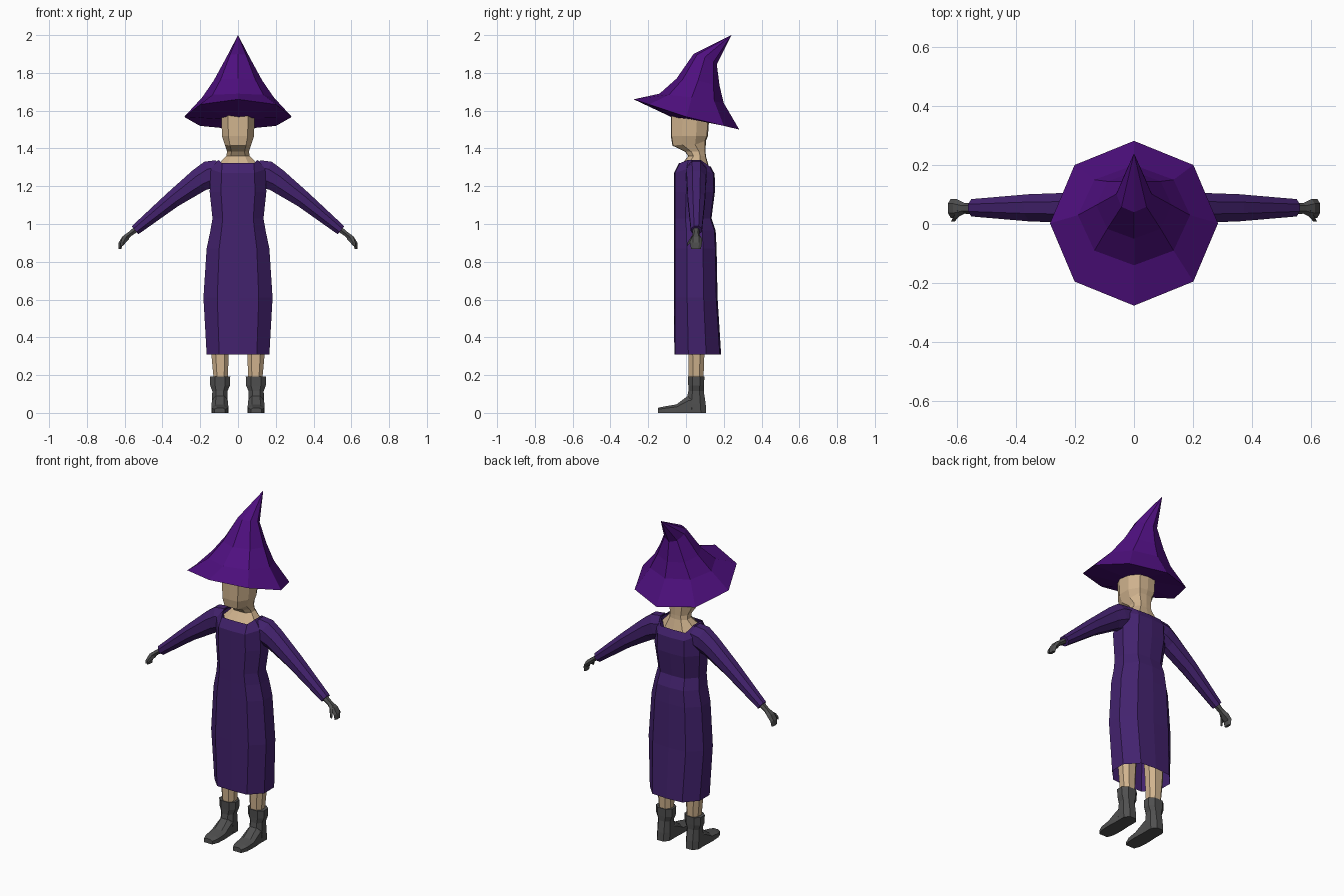
import bpy, bmesh, math
from mathutils import Vector

if "Cube" in bpy.data.objects:
    bpy.data.objects.remove(bpy.data.objects["Cube"])


def material(name, rgb):
    m = bpy.data.materials.new(name)
    m.diffuse_color = (*rgb, 1)
    m.use_nodes = True
    m.node_tree.nodes["Principled BSDF"].inputs["Base Color"].default_value = m.diffuse_color
    return m


HAT = material("hat violet", (0.078, 0.005, 0.215))
DRESS = material("dress purple", (0.056, 0.016, 0.155))
SKIN = material("skin tan", (0.63, 0.45, 0.27))
GREY = material("dark grey", (0.08, 0.08, 0.08))


def loft(name, rings, mat, cap_start=True, cap_end=True, mirror=False):
    """Skin equal-length rings of points; a one-point last ring makes a tip."""
    bm = bmesh.new()
    vs = [[bm.verts.new(p) for p in r] for r in rings]
    for a, b in zip(vs, vs[1:]):
        n = len(a)
        for i in range(n):
            j = (i + 1) % n
            if len(b) == 1:
                bm.faces.new((a[i], a[j], b[0]))
            else:
                bm.faces.new((a[i], a[j], b[j], b[i]))
    if cap_start:
        bm.faces.new(vs[0])
    if cap_end and len(vs[-1]) > 2:
        bm.faces.new(vs[-1])
    bmesh.ops.recalc_face_normals(bm, faces=bm.faces)
    me = bpy.data.meshes.new(name)
    bm.to_mesh(me)
    bm.free()
    me.materials.append(mat)
    ob = bpy.data.objects.new(name, me)
    bpy.context.collection.objects.link(ob)
    if mirror:
        ob.modifiers.new("Mirror", 'MIRROR').use_mirror_merge = False
    return ob


def section(w, yf, yb, zf, zs=None, zb=None, flat=0.6):
    """Ten-point body section: half width, front/back depth, front/side/back height."""
    zs = zf if zs is None else zs
    zb = zf if zb is None else zb
    d = yb - yf
    half = [(flat * w, yf + 0.02 * d, zf), (w, yf + 0.3 * d, zs),
            (w, yf + 0.68 * d, zs), (flat * w, yb - 0.03 * d, zb)]
    left = [(-x, y, z) for x, y, z in reversed(half)]
    return [(0, yf, zf)] + half + [(0, yb, zb)] + left


def octagon(xw, yf, yb, zf, zs, zb):
    """Eight-point hat ring, tilted from front to back."""
    pts = []
    cy, r = (yf + yb) / 2, (yb - yf) / 2
    for i in range(8):
        a = i * math.pi / 4
        c = -math.cos(a)
        z = zs + (zb - zs) * max(c, 0) + (zf - zs) * max(-c, 0)
        pts.append((xw * math.sin(a), cy + r * c, z))
    return pts


def limb_rings(path, cy, sides=8):
    """Rings across an x-z path; entries are x, z, thickness, depth, optional y shift."""
    rings = []
    for k, (x, z, t, ry) in enumerate(path):
        p, q = path[max(k - 1, 0)], path[min(k + 1, len(path) - 1)]
        d = Vector((q[0] - p[0], 0, q[1] - p[1])).normalized()
        n = Vector((-d.z, 0, d.x))
        ring = []
        for i in range(sides):
            a = (i + 0.5) * 2 * math.pi / sides
            ring.append(Vector((x, cy, z)) + n * (t * math.cos(a) * 1.06)
                        + Vector((0, ry * math.sin(a) * 1.06, 0)))
        rings.append(ring)
    return rings


# Bent pointed hat: closed underside, brim, cone and tip
loft("hat", [
    octagon(0.085, -0.075, 0.125, 1.565, 1.555, 1.545),
    octagon(0.285, -0.277, 0.282, 1.66, 1.567, 1.50),
    octagon(0.19, -0.14, 0.20, 1.69, 1.67, 1.64),
    octagon(0.128, -0.05, 0.178, 1.77, 1.76, 1.73),
    octagon(0.06, 0.04, 0.163, 1.90, 1.885, 1.845),
    [(0, 0.24, 2.0)]], HAT)

# Head and neck, flaring into the neckline
loft("head_and_neck", [
    section(0.105, -0.035, 0.125, 1.30, 1.315, 1.29),
    section(0.062, 0.012, 0.105, 1.36),
    section(0.058, -0.005, 0.104, 1.383),
    section(0.070, -0.072, 0.105, 1.415, 1.42, 1.44),
    section(0.085, -0.080, 0.116, 1.465),
    section(0.088, -0.080, 0.124, 1.575)], SKIN)

# Long dress with an open hem
loft("dress", [
    section(0.166, -0.062, 0.186, 0.31),
    section(0.183, -0.063, 0.167, 0.61),
    section(0.166, -0.063, 0.162, 0.87),
    section(0.146, -0.063, 0.157, 0.965),
    section(0.135, -0.063, 0.135, 1.03),
    section(0.150, -0.063, 0.153, 1.17),
    section(0.145, -0.063, 0.152, 1.27, 1.29, 1.265),
    section(0.105, -0.037, 0.130, 1.322, 1.34, 1.305, 0.8)],
    DRESS, False, False)

# Sleeves
loft("sleeve", limb_rings([
    (0.10, 1.275, 0.066, 0.055), (0.15, 1.262, 0.075, 0.056),
    (0.205, 1.232, 0.064, 0.052), (0.345, 1.13, 0.046, 0.047),
    (0.545, 0.967, 0.028, 0.030)], 0.055), DRESS, mirror=True)

# Gloved hands and thumbs
loft("hand", limb_rings([
    (0.535, 0.975, 0.017, 0.019), (0.575, 0.945, 0.014, 0.017),
    (0.603, 0.922, 0.016, 0.030), (0.622, 0.898, 0.011, 0.030),
    (0.624, 0.868, 0.008, 0.024)], 0.053, 6), GREY, mirror=True)


def box_ring(x, y, z, hx, hz):
    return [(x - hx, y, z - hz), (x + hx, y, z - hz), (x + hx, y, z + hz), (x - hx, y, z + hz)]


loft("thumb", [box_ring(0.588, 0.045, 0.932, 0.012, 0.012),
               box_ring(0.605, 0.022, 0.912, 0.009, 0.012),
               box_ring(0.615, 0.008, 0.892, 0.006, 0.009)], GREY, mirror=True)


def leg_ring(x0, x1, y0, y1, z0, z1=None):
    """Eight-sided ring with height running from front (z0) to back (z1)."""
    z1 = z0 if z1 is None else z1
    cx, cy, rx, ry = (x0 + x1) / 2, (y0 + y1) / 2, (x1 - x0) / 2, (y1 - y0) / 2
    corner = [(1, .45), (.5, 1), (-.5, 1), (-1, .45), (-1, -.45), (-.5, -1), (.5, -1), (1, -.45)]
    return [(cx + u * rx, cy + v * ry, z0 + (z1 - z0) * (v + 1) / 2) for u, v in corner]


# Legs
loft("leg", [leg_ring(0.055, 0.128, 0.015, 0.092, 0.17),
             leg_ring(0.048, 0.143, 0.012, 0.098, 0.33),
             leg_ring(0.030, 0.140, 0.005, 0.105, 0.60)], SKIN, mirror=True)

# Boots: shaft and heel, then a foot tapering to the toe
loft("boot_shaft", [leg_ring(0.054, 0.138, 0.005, 0.107, 0.0),
                    leg_ring(0.054, 0.138, 0.0, 0.104, 0.05),
                    leg_ring(0.056, 0.136, 0.012, 0.094, 0.115),
                    leg_ring(0.043, 0.147, 0.012, 0.096, 0.145),
                    leg_ring(0.041, 0.149, 0.010, 0.097, 0.192)], GREY, mirror=True)


def foot_ring(y, hx, top):
    return [(0.096 - hx, y, 0), (0.096 + hx, y, 0), (0.096 + hx, y, top * 0.7),
            (0.096 + hx * 0.5, y, top), (0.096 - hx * 0.5, y, top), (0.096 - hx, y, top * 0.7)]


loft("boot_foot", [foot_ring(0.06, 0.04, 0.105), foot_ring(0.012, 0.042, 0.092),
                   foot_ring(-0.05, 0.045, 0.045), foot_ring(-0.11, 0.042, 0.035),
                   foot_ring(-0.147, 0.028, 0.027)], GREY, mirror=True)
